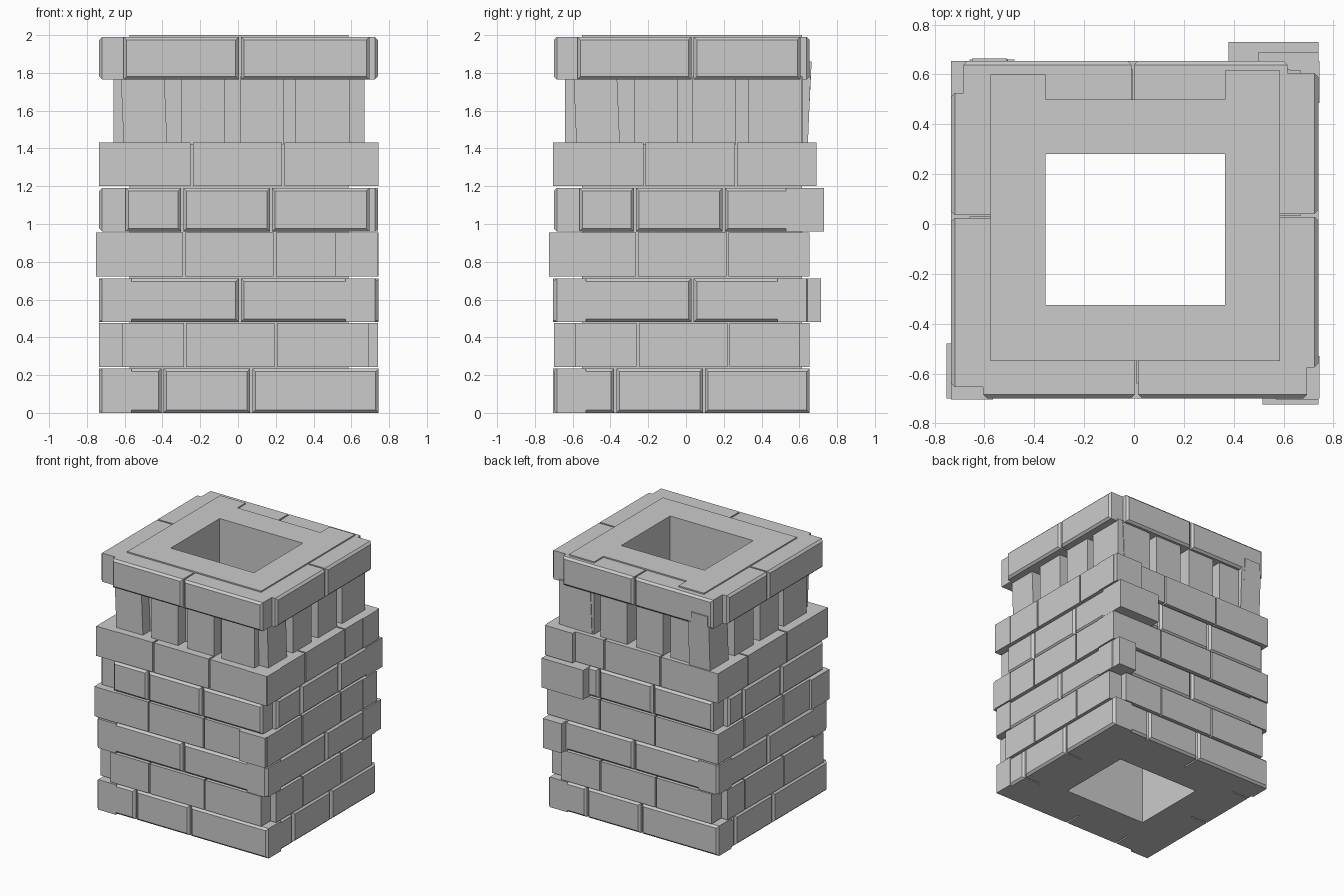
import bpy, bmesh

if "Cube" in bpy.data.objects:
    bpy.data.objects.remove(bpy.data.objects["Cube"])

# side: (map from along/outward to x,y ; low end ; high end ; face plane ; joint shift ; soldier plane)
SIDES = [
    ("front", lambda u, d: (u, -d), -0.735, 0.745, 0.70, 0.0, 0.64),
    ("right", lambda u, d: (d, u), -0.705, 0.655, 0.74, 0.025, 0.67),
    ("back", lambda u, d: (-u, d), -0.745, 0.735, 0.655, -0.005, 0.62),
    ("left", lambda u, d: (-d, -u), -0.655, 0.705, 0.735, -0.04, 0.66),
]


def brick(bm, to_xy, u0, u1, d0, d1, z0, z1, cham=0.0, lean=0.0, tip=0.0):
    """Box running from depth d0 out to d1, optional chamfer round the outer face."""
    levels = [(d0, 0.0), (d1 - cham, 0.0)]
    if cham:
        levels.append((d1, cham))
    rings = []
    for d, c in levels:
        pts = [(u0 + c, z0 + c, 0, 0), (u1 - c, z0 + c, 0, 0),
               (u1 - c, z1 - c, lean, tip), (u0 + c, z1 - c, lean, tip)]
        rings.append([bm.verts.new((*to_xy(u + s, d + t), z)) for u, z, s, t in pts])
    bm.faces.new(rings[0])
    bm.faces.new(rings[-1])
    for a, b in zip(rings, rings[1:]):
        for i in range(4):
            j = (i + 1) % 4
            bm.faces.new((a[i], a[j], b[j], b[i]))


def finish(bm, name):
    bmesh.ops.recalc_face_normals(bm, faces=bm.faces[:])
    me = bpy.data.meshes.new(name)
    bm.to_mesh(me)
    bm.free()
    ob = bpy.data.objects.new(name, me)
    bpy.context.collection.objects.link(ob)
    return ob


# Hollow flue core made of four walls
bm = bmesh.new()
same = lambda u, d: (u, d)
for x0, x1, y0, y1 in [(-0.575, -0.355, -0.55, 0.60), (0.365, 0.585, -0.55, 0.615),
                       (-0.355, 0.365, -0.55, -0.325), (-0.355, 0.365, 0.28, 0.50)]:
    brick(bm, same, x0, x1, y0, y1, 0.0, 2.0)
finish(bm, "flue_core")

# Courses: bottom, top, chamfer, start inset, end inset, joints
COURSES = [
    (0.0, 0.235, 0.016, 0.15, 0.0, (-0.40, 0.07)),
    (0.242, 0.475, 0.0, 0.12, 0.055, (-0.28, 0.20)),
    (0.482, 0.712, 0.016, 0.0, 0.0, (0.01,)),
    (0.722, 0.955, 0.0, 0.0, 0.0, (-0.285, 0.195)),
    (0.96, 1.19, 0.016, 0.14, 0.05, (-0.295, 0.175)),
    (1.20, 1.432, 0.0, 0.0, 0.0, (-0.245, 0.24)),
    (1.765, 1.99, 0.016, 0.13, 0.05, (0.01,)),
]
GAP = 0.006
for n, (z0, z1, cham, start, end, joints) in enumerate(COURSES):
    bm = bmesh.new()
    for _, to_xy, lo, hi, plane, shift, _ in SIDES:
        cuts = [lo + start - GAP] + [j + shift for j in joints] + [hi - end + GAP]
        for a, b in zip(cuts, cuts[1:]):
            brick(bm, to_xy, a + GAP, b - GAP, plane - 0.17, plane, z0, z1, cham)
    finish(bm, "cap_course" if n == 6 else f"brick_course_{n + 1}")

# Upright soldier bricks with open gaps, first of each side leaning
bm = bmesh.new()
for _, to_xy, lo, hi, _, shift, plane in SIDES:
    for i, (a, b) in enumerate([(-0.605, -0.375), (-0.30, -0.07), (0.01, 0.24), (0.305, 0.59)]):
        brick(bm, to_xy, a + shift, b + shift, 0.48, plane, 1.42, 1.78,
              lean=-0.015 if i == 0 else 0.0)
finish(bm, "soldier_bricks")

# Odd bricks that stick out of the wall: side index, along range, plane, heights, chamfer
ODD = [
    (0, 0.515, 0.74, 0.725, 0.722, 0.955, 0.0),
    (3, 0.48, 0.70, 0.752, 0.722, 0.955, 0.0),
    (2, -0.74, -0.58, 0.715, 0.482, 0.712, 0.0),
    (2, -0.74, -0.38, 0.73, 0.96, 1.19, 0.0),
    (2, -0.74, -0.50, 0.69, 1.20, 1.432, 0.0),
]
bm = bmesh.new()
for s, a, b, plane, z0, z1, cham in ODD:
    brick(bm, SIDES[s][1], a, b, plane - 0.2, plane, z0, z1, cham)
brick(bm, SIDES[2][1], 0.50, 0.64, 0.50, 0.645, 1.44, 1.86, lean=0.01, tip=0.02)
finish(bm, "loose_bricks")
